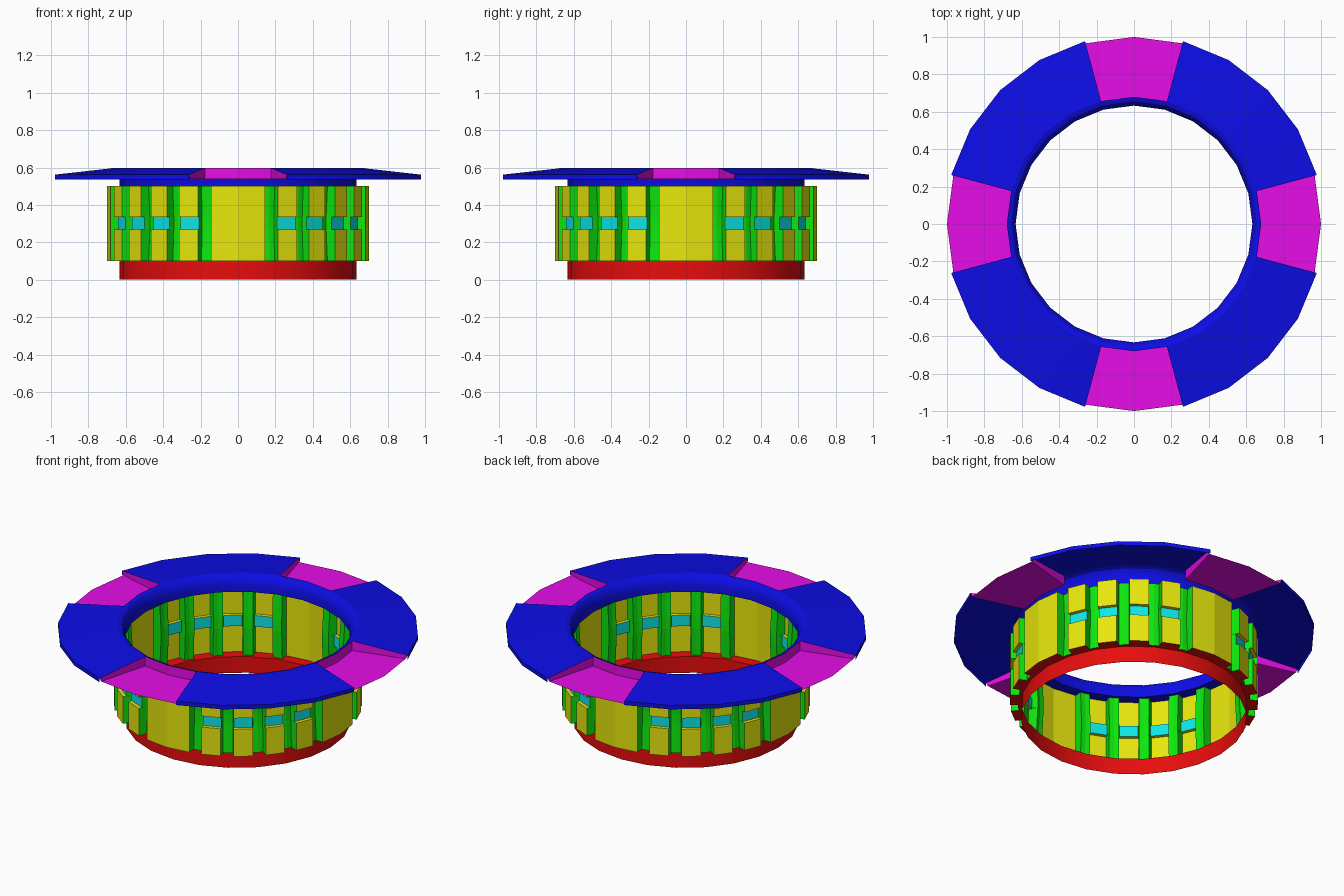
import bpy, bmesh
from math import radians, cos, sin

cube = bpy.data.objects.get("Cube")
if cube:
    bpy.data.objects.remove(cube)


def colour(name, rgb):
    m = bpy.data.materials.new(name)
    m.use_nodes = True
    m.diffuse_color = (*rgb, 1)
    m.node_tree.nodes["Principled BSDF"].inputs["Base Color"].default_value = (*rgb, 1)
    return m


HI, LO = 0.8, 0.004
RED, YELLOW, GREEN, CYAN, BLUE, MAGENTA = range(6)
MATS = [colour("red", (HI, LO, LO)), colour("yellow", (HI, HI, LO)),
        colour("green", (LO, HI, LO)), colour("cyan", (LO, HI, HI)),
        colour("blue", (LO, LO, HI)), colour("magenta", (HI, LO, HI))]
STEP = 15          # the rings are 24-sided
BORE = 0.633


def point(r, a, z):
    """Point at angle a on a 24-sided ring of corner radius r."""
    off = a % STEP - STEP / 2
    r *= cos(radians(STEP / 2)) / cos(radians(off))
    return (r * cos(radians(a)), r * sin(radians(a)), z)


def loft(bm, stations, pick):
    """Skin (angle, path) stations; pick(column, row) gives the colour."""
    cols = [[bm.verts.new(point(r, a, z)) for r, z in path] for a, path in stations]
    for i in range(len(cols) - 1):
        p, q = cols[i], cols[i + 1]
        for j in range(len(p) - 1):
            f = bm.faces.new((p[j], q[j], q[j + 1], p[j + 1]))
            f.material_index = pick(i, j)


def finish(bm, name, smooth):
    bmesh.ops.remove_doubles(bm, verts=bm.verts, dist=1e-5)
    me = bpy.data.meshes.new(name)
    bm.to_mesh(me)
    bm.free()
    for m in MATS:
        me.materials.append(m)
    ob = bpy.data.objects.new(name, me)
    bpy.context.collection.objects.link(ob)
    if smooth:
        bpy.ops.object.select_all(action='DESELECT')
        ob.select_set(True)
        bpy.context.view_layer.objects.active = ob
        bpy.ops.object.shade_smooth_by_angle(angle=radians(30))


def sweep(bm, path, start, end, mat):
    loft(bm, [(a, path) for a in range(start, end + 1, STEP)], lambda i, j: mat)


# Base ring
bm = bmesh.new()
sweep(bm, [(BORE, 0), (BORE, 0.1)], 0, 360, RED)
finish(bm, "base_ring", True)

# Slotted band: plain panels, slotted pads and bowed grooves between them
Z0, Z1, S0, S1 = 0.1, 0.5, 0.268, 0.336


def outline(r, slot, bow=0.0):
    mid = r - bow
    return [(BORE, Z0), (r, Z0), (mid, S0), (slot, S0), (slot, S1), (mid, S1),
            (r, Z1), (BORE, Z1)]


PANEL = outline(0.70, 0.70)
PAD = outline(0.70, 0.678)
GROOVE = outline(0.652, 0.642, 0.01)
stations = []
for quarter in range(0, 360, 90):
    stations.append((quarter, PANEL))
    for k in range(1, 6):
        a = quarter + k * STEP
        stations += [(a - 3, PANEL if k == 1 else PAD),
                     (a - 2.5, GROOVE), (a, GROOVE), (a + 2.5, GROOVE),
                     (a + 3, PANEL if k == 5 else PAD)]
stations.append((360, PANEL))


def band_colour(i, j):
    if j in (0, 6):
        return RED if j == 0 else BLUE
    left, right = stations[i][1], stations[i + 1][1]
    if left is GROOVE or right is GROOVE:
        return GREEN
    return CYAN if j == 3 and left is PAD else YELLOW


bm = bmesh.new()
loft(bm, stations, band_colour)
finish(bm, "slotted_band", False)

# Collar with its rounded lip
LIP = (0.68, 0.598)
bm = bmesh.new()
sweep(bm, [LIP, (0.657, 0.59), (0.642, 0.572), (BORE, 0.545), (BORE, Z1)],
      0, 360, BLUE)
finish(bm, "collar_lip", True)

# Four raised flange sectors
RIM, FLOOR = (1.012, 0.562), 0.539
bm = bmesh.new()
for q in range(0, 360, 90):
    sweep(bm, [(RIM[0], 0.537), RIM, LIP], q + 15, q + 75, BLUE)
finish(bm, "flange_sectors", True)

# Four sunken notches between the sectors, each with floor, back and side walls
bm = bmesh.new()
for q in range(0, 360, 90):
    sweep(bm, [(1.0, FLOOR), (LIP[0], FLOOR), LIP], q - 15, q + 15, MAGENTA)
    for a, order in ((q - 15, 1), (q + 15, -1)):
        wall = [(LIP[0], FLOOR), (1.0, FLOOR), RIM, LIP][::order]
        f = bm.faces.new([bm.verts.new(point(r, a, z)) for r, z in wall])
        f.material_index = MAGENTA
        f.normal_flip()
finish(bm, "flange_notches", False)
